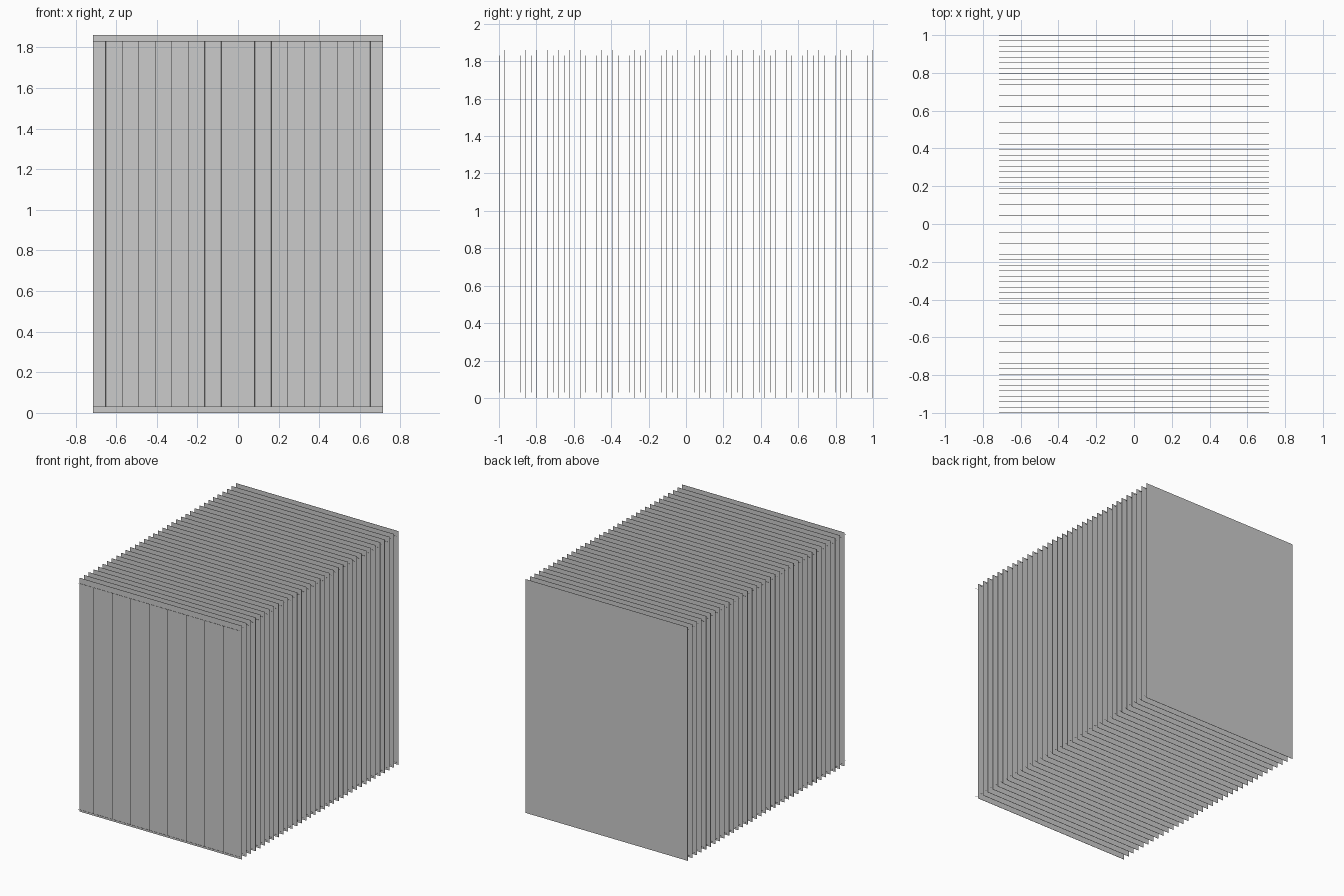
import bpy, bmesh
from mathutils import Matrix, Vector

if "Cube" in bpy.data.objects:
    bpy.data.objects.remove(bpy.data.objects["Cube"])

LAYERS = 35                  # repeated sheet + wire grid pairs
PITCH = 2.0 / (LAYERS - 0.5) # spacing between layers along y
W, H = 1.43, 1.86            # sheet size
T = 0.002                    # sheet and wire thickness
EDGE = 0.03                  # height of the end wires from the sheet edges
STEP, SIDE = 0.0815, 8       # wire spacing, wires each side of centre


def make_object(name, bm):
    mesh = bpy.data.meshes.new(name)
    bm.to_mesh(mesh)
    bm.free()
    obj = bpy.data.objects.new(name, mesh)
    bpy.context.collection.objects.link(obj)
    arr = obj.modifiers.new("layers", 'ARRAY')
    arr.count = LAYERS
    arr.use_relative_offset = False
    arr.use_constant_offset = True
    arr.constant_offset_displace = (0, PITCH, 0)
    return obj


def add_rod(bm, center, length, axis):
    rot = Matrix.Rotation(1.5707963, 4, 'Y') if axis == 'X' else Matrix.Identity(4)
    bmesh.ops.create_cone(bm, cap_ends=True, segments=8, radius1=T / 2, radius2=T / 2,
                          depth=length, matrix=Matrix.Translation(center) @ rot)


# Full-height thin sheets, the last one closing the back
bm = bmesh.new()
y_sheet = 1 - T / 2 - (LAYERS - 1) * PITCH
bmesh.ops.create_cube(bm, size=1, matrix=Matrix.Translation((0, y_sheet, H / 2))
                      @ Matrix.Diagonal(Vector((W, T, H, 1))))
make_object("thin_sheets", bm)

# Wire grids standing in front of each sheet
y_wire = -1 + T / 2
bm = bmesh.new()
for z in (EDGE, H - EDGE):
    add_rod(bm, (0, y_wire, z), W, 'X')
make_object("horizontal_wires", bm)

bm = bmesh.new()
for i in range(-SIDE, SIDE + 1):
    add_rod(bm, (i * STEP, y_wire, H / 2), H - 2 * EDGE, 'Z')
make_object("vertical_wires", bm)
